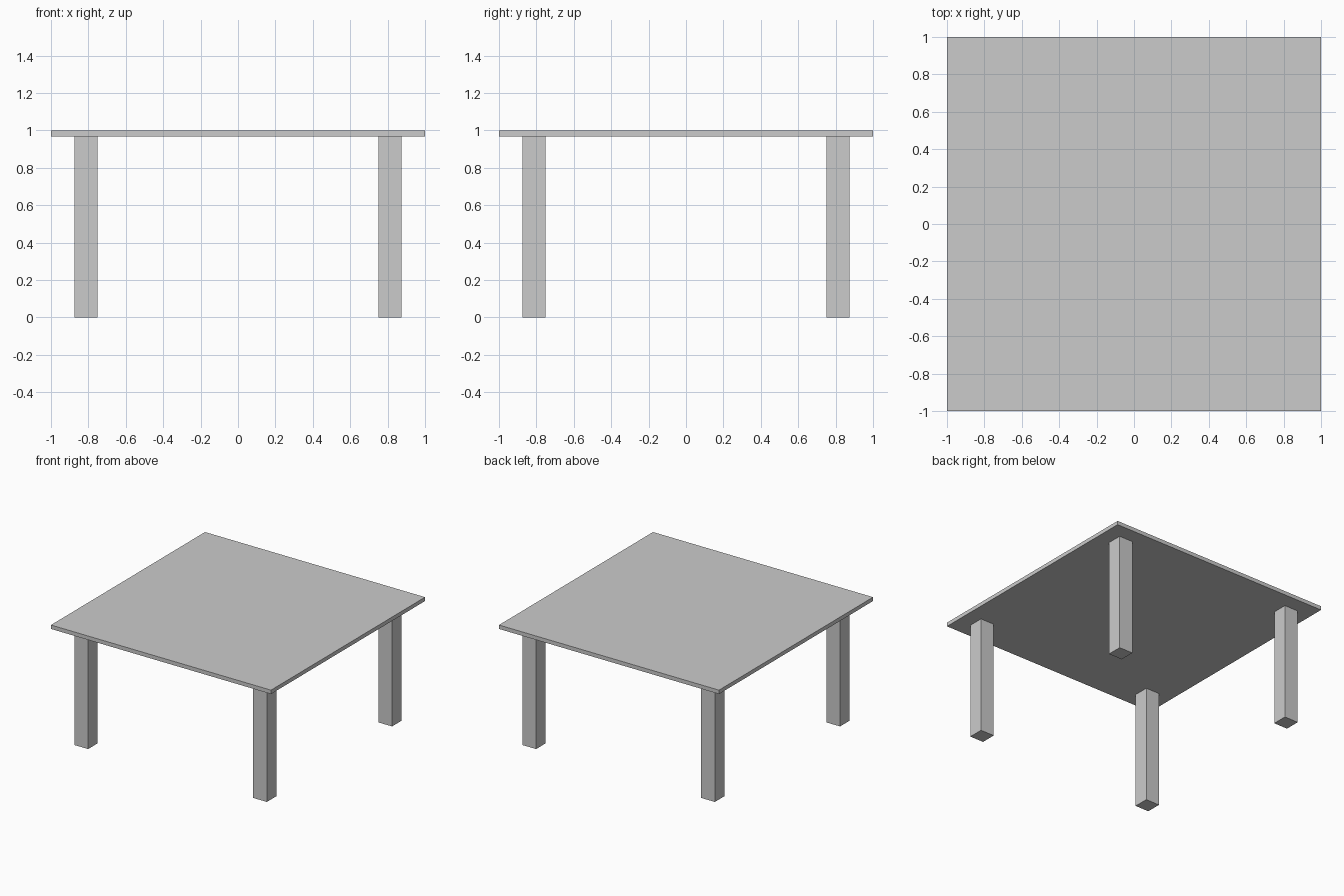
import bpy

if "Cube" in bpy.data.objects:
    bpy.data.objects.remove(bpy.data.objects["Cube"])

TOP_Z = 1.0
THICK = 0.032
LEG = 0.125
LEG_POS = 0.8125


def box(name, size, center):
    bpy.ops.mesh.primitive_cube_add(size=1, location=center)
    obj = bpy.context.object
    obj.name = name
    obj.scale = size
    bpy.ops.object.transform_apply(location=False, rotation=False, scale=True)
    return obj


# Square table top
box("table_top", (2, 2, THICK), (0, 0, TOP_Z - THICK / 2))

# Four square legs, inset from the corners
leg_height = TOP_Z - THICK
for y_name, sy in (("front", -1), ("back", 1)):
    for x_name, sx in (("left", -1), ("right", 1)):
        box(f"{y_name}_{x_name}_leg", (LEG, LEG, leg_height),
            (sx * LEG_POS, sy * LEG_POS, leg_height / 2))
